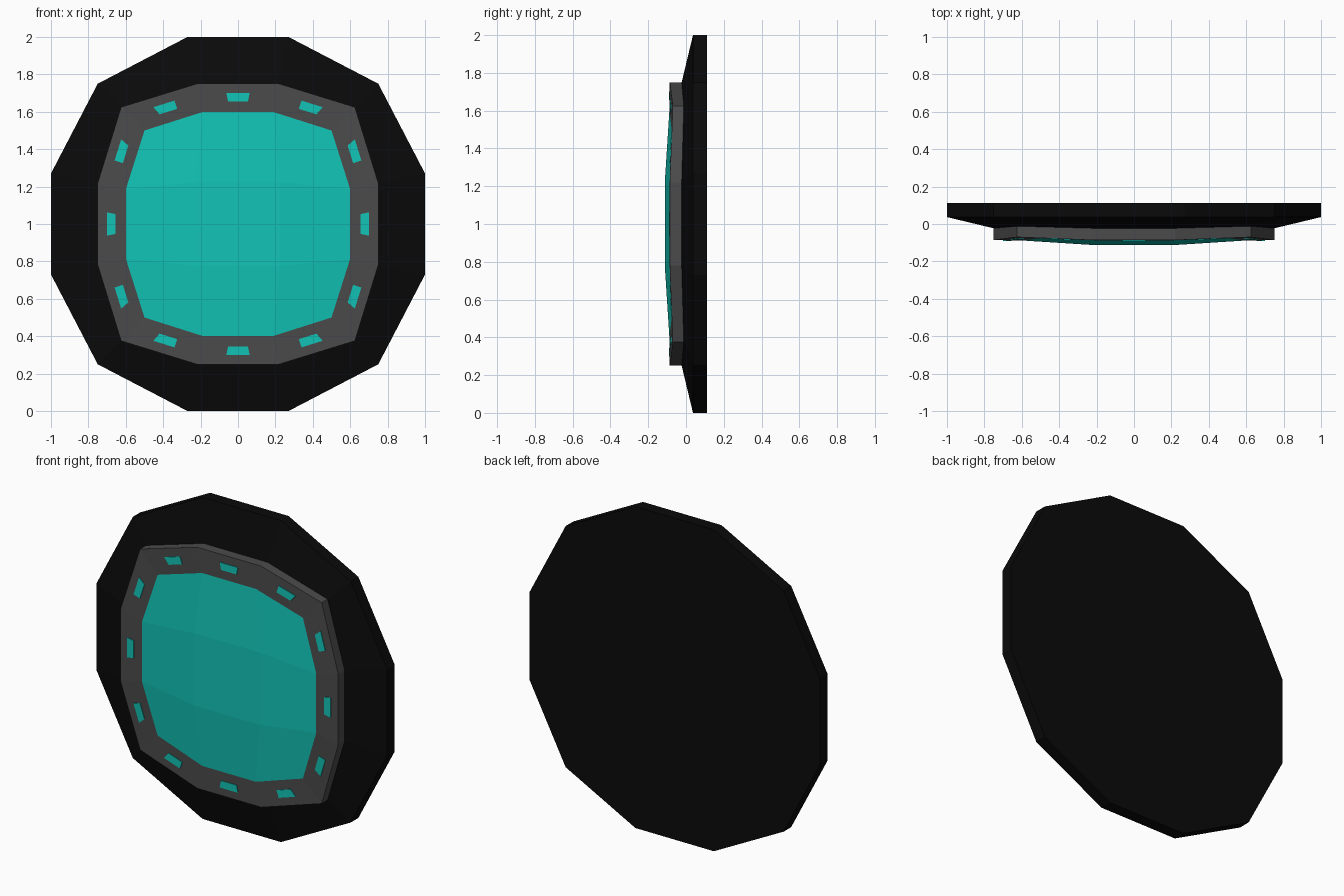
import bpy

if "Cube" in bpy.data.objects:
    bpy.data.objects.remove(bpy.data.objects["Cube"])


def material(name, rgb):
    m = bpy.data.materials.new(name)
    m.diffuse_color = (*rgb, 1)
    m.use_nodes = True
    m.node_tree.nodes["Principled BSDF"].inputs["Base Color"].default_value = m.diffuse_color
    return m


BLACK = material("black", (0.003, 0.003, 0.003))
GREY = material("dark_grey", (0.07, 0.07, 0.07))
TEAL = material("teal", (0.006, 0.55, 0.47))


def loop(side, near, corner, y_edge, y_corner):
    """Twelve-sided outline: two points per side plus one per corner."""
    pts = []
    x, z = [(near, side), (corner, corner), (side, near)], []
    for _ in range(4):
        for i, (a, b) in enumerate(x):
            pts.append((a, y_corner if i == 1 else y_edge, b + 1))
        x = [(b, -a) for a, b in x]
    return pts


def build(name, verts, faces, mat):
    me = bpy.data.meshes.new(name)
    me.from_pydata(verts, [], faces)
    me.materials.append(mat)
    ob = bpy.data.objects.new(name, me)
    bpy.context.collection.objects.link(ob)
    return ob


def bridge(a, b, n=12):
    """Quads between loop number a and loop number b."""
    return [(a*n + i, a*n + (i+1) % n, b*n + (i+1) % n, b*n + i) for i in range(n)]


def mix(p, q, t):
    return tuple(u + (v - u) * t for u, v in zip(p, q))


# Backing plate with bevelled front
back = loop(1.0, 0.27, 0.75, 0.112, 0.112)
rim = loop(1.0, 0.27, 0.75, 0.037, 0.037)
seat = loop(0.75, 0.22, 0.625, -0.023, -0.012)
build("backing_plate", back + rim + seat,
      [tuple(range(11, -1, -1))] + bridge(0, 1) + bridge(1, 2) + [tuple(range(24, 36))], BLACK)

# Raised ring
outer = loop(0.75, 0.22, 0.625, -0.086, -0.07)
inner = loop(0.6, 0.185, 0.5, -0.088, -0.076)
inner_back = loop(0.6, 0.185, 0.5, -0.023, -0.012)
build("ring", seat + outer + inner + inner_back,
      bridge(0, 1) + bridge(1, 2) + bridge(2, 3) + bridge(3, 0), GREY)

# Domed lens: a 3 x 3 patch of quads, edge loop plus four centre points
c = 0.225
centre = [(c, -0.112, 1 + c), (c, -0.112, 1 - c), (-c, -0.112, 1 - c), (-c, -0.112, 1 + c)]
lens_faces = [(12, 13, 14, 15)]
for k in range(4):
    a, b = 12 + k, 12 + (k + 1) % 4
    e = 3 * k
    lens_faces += [(e, e + 1, e + 2, a), (e + 2, (e + 3) % 12, b, a)]
build("lens", inner + centre, lens_faces, TEAL)

# Twelve small lights, one in the middle of each ring segment
verts, faces = [], []
for i in range(12):
    j = (i + 1) % 12
    n = len(verts)
    for lift in (0.004, -0.002):
        for r, h in ((0.33, 0.15), (0.63, 0.135)):
            p, q = mix(outer[i], inner[i], r), mix(outer[j], inner[j], r)
            for t in ((0.5 - h, 0.5 + h) if r < 0.5 else (0.5 + h, 0.5 - h)):
                x, y, z = mix(p, q, t)
                verts.append((x, y - lift, z))
    faces += [(n, n+1, n+2, n+3), (n+7, n+6, n+5, n+4)]
    faces += [(n+k, n+4+k, n+4+(k+1) % 4, n+(k+1) % 4) for k in range(4)]
build("ring_lights", verts, faces, TEAL)

# Consistent outward normals
import bmesh
for ob in bpy.context.collection.objects:
    bm = bmesh.new()
    bm.from_mesh(ob.data)
    bmesh.ops.recalc_face_normals(bm, faces=bm.faces)
    if ob.name == "lens" and sum(f.normal.y for f in bm.faces) > 0:
        bmesh.ops.reverse_faces(bm, faces=bm.faces)
    bm.to_mesh(ob.data)
    bm.free()
